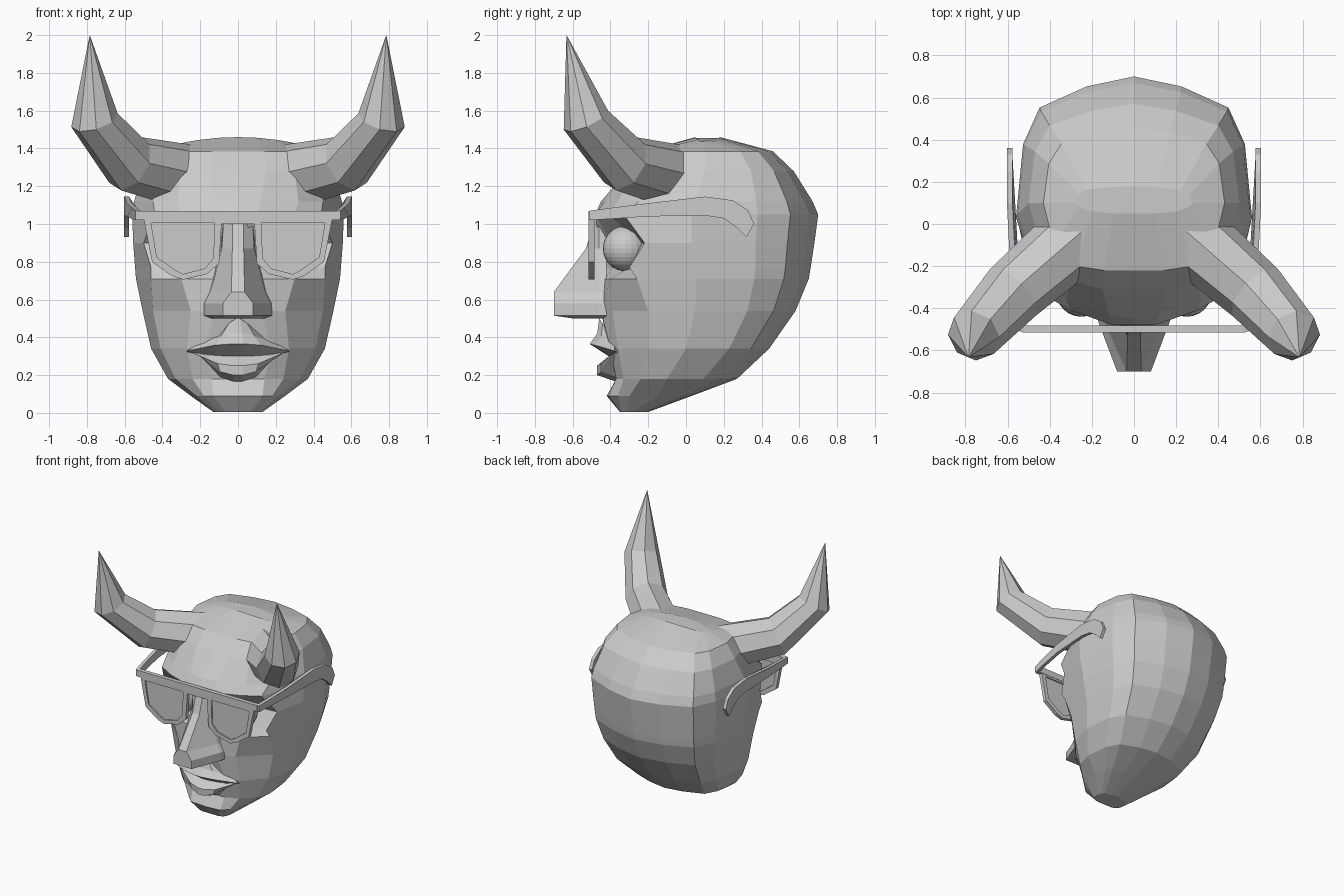
import bpy, bmesh, math
from mathutils import Vector

if "Cube" in bpy.data.objects:
    bpy.data.objects.remove(bpy.data.objects["Cube"])


def finish(name, bm):
    bmesh.ops.remove_doubles(bm, verts=bm.verts, dist=0.0005)
    bmesh.ops.recalc_face_normals(bm, faces=bm.faces)
    me = bpy.data.meshes.new(name)
    bm.to_mesh(me)
    bm.free()
    ob = bpy.data.objects.new(name, me)
    bpy.context.collection.objects.link(ob)
    return ob


def loft(name, rings, loop=False, cap=True):
    """Skin closed rings of equal length; loop joins the last ring to the first."""
    bm = bmesh.new()
    vs = [[bm.verts.new(p) for p in r] for r in rings]
    n = len(vs[0])
    pairs = list(zip(vs, vs[1:])) + ([(vs[-1], vs[0])] if loop else [])
    for a, b in pairs:
        for i in range(n):
            j = (i + 1) % n
            bm.faces.new((a[i], a[j], b[j], b[i]))
    if cap and not loop:
        bm.faces.new(vs[0])
        bm.faces.new(vs[-1])
    return finish(name, bm)


def box(name, lo, hi):
    ring = lambda z: [(lo[0], lo[1], z), (hi[0], lo[1], z), (hi[0], hi[1], z), (lo[0], hi[1], z)]
    return loft(name, [ring(lo[2]), ring(hi[2])])


# Head: horizontal slices
# z, centre y, nose side x y, cheek x y, face corner x y, half width, its y, back y
slices = [
    (.005, -.35, .07, -.35, .10, -.34, .12, -.32, .13, -.28, -.20),
    (.09, -.42, .13, -.41, .18, -.36, .22, -.30, .25, -.15, .03),
    (.18, -.37, .14, -.37, .24, -.33, .33, -.24, .37, -.10, .27),
    (.34, -.41, .18, -.40, .27, -.36, .41, -.20, .46, .00, .44),
    (.54, -.45, .12, -.45, .25, -.39, .45, -.20, .505, .05, .58),
    (.71, -.45, .12, -.43, .30, -.40, .46, -.26, .54, .05, .65),
    (.77, -.45, .10, -.39, .27, -.30, .46, -.30, .545, .05, .66),
    (.90, -.46, .10, -.40, .27, -.24, .50, -.22, .555, .03, .68),
    (1.05, -.48, .10, -.48, .30, -.41, .44, -.33, .56, .03, .70),
    (1.12, -.45, .12, -.43, .32, -.36, .45, -.25, .55, .05, .67),
    (1.28, -.31, .15, -.31, .30, -.27, .43, -.15, .50, .10, .57),
    (1.385, -.22, .14, -.22, .28, -.20, .38, -.10, .43, .10, .46),
    (1.46, .05, .10, .05, .20, .06, .26, .08, .28, .10, .18),
]
rings = []
for z, y0, xa, ya, xm, ym, xc, yc, w, ys, yb in slices:
    d = yb - ys
    half = [(xa, ya), (xm, ym), (xc, yc), (w, ys), (.94 * w, ys + .52 * d),
            (.8 * w, ys + .78 * d), (.4 * w, ys + .93 * d)]
    ring = [(0, y0)] + half + [(0, yb)] + [(-x, y) for x, y in reversed(half)]
    crown = .35 if z > 1.4 else 0
    rings.append([(x, y, z - crown * x * x) for x, y in ring])
loft("head", rings)

# Nose: z, front half width, front y, base half width
rings = []
for z, f, yf, b in [(1.03, .03, -.48, .08), (.87, .03, -.53, .09), (.64, .035, -.70, .15),
                    (.58, .08, -.70, .18), (.515, .08, -.70, .18), (.50, .06, -.60, .14)]:
    rings.append([(-b, -.42, z), (-b * .95, -.46, z), (-f, yf, z),
                  (f, yf, z), (b * .95, -.46, z), (b, -.42, z)])
loft("nose", rings)

# Mouth: lip profile swept across, tapering to the corners
lips = [(-.46, .50), (-.47, .42), (-.51, .365), (-.41, .30), (-.47, .25), (-.47, .20), (-.37, .165), (-.33, .3)]
narrow = [.4, .75, 1, 1, .9, .8, .8, 1]
rings = []
for x, s, dy in [(-.27, .08, .03), (-.12, .85, .01), (-.03, 1, 0), (.03, 1, 0), (.12, .85, .01), (.27, .08, .03)]:
    rings.append([(x * k, -.40 + (y + .40) * s + dy, .325 + (z - .325) * (s if i > 1 else max(s, .5)))
                  for i, ((y, z), k) in enumerate(zip(lips, narrow))])
loft("mouth", rings)

# Shapes for the paired parts
horn_path = [Vector(p) for p in [(.25, -.04, 1.245), (.575, -.325, 1.32), (.76, -.53, 1.55), (.785, -.632, 1.998)]]
horn_radius = [.175, .155, .128, .001]
lens_outer = [(.085, 1.03), (.10, .79), (.165, .735), (.29, .705), (.35, .725), (.455, .80), (.50, 1.03)]
lens_inner = [(.125, 1.005), (.13, .82), (.175, .765), (.29, .735), (.33, .755), (.43, .825), (.46, 1.005)]
temple = [(-.51, 1.07), (-.4, 1.085), (-.2, 1.11), (.1, 1.145), (.25, 1.125), (.33, 1.07), (.36, 1.0),
          (.32, .93), (.27, .98), (.2, 1.03), (.1, 1.045), (-.2, 1.04), (-.4, 1.027), (-.51, 1.02)]


def temple_x(y):
    return .59 - .06 * max(0, min(1, (.1 - y) / .6)) ** 2


for s, side in ((1, "right"), (-1, "left")):
    flip = lambda r: [(s * x, y, z) for x, y, z in r]
    # Horn
    rings = []
    for i, p in enumerate(horn_path):
        t = (horn_path[min(i + 1, 3)] - horn_path[max(i - 1, 0)]).normalized()
        u = t.cross(Vector((.7, .7, 0))).normalized()
        v = t.cross(u)
        rings.append(flip([p + horn_radius[i] * (math.cos(k * math.pi / 4) * u + math.sin(k * math.pi / 4) * v)
                           for k in range(8)]))
    loft("horn_" + side, rings)
    # Eyeball
    bm = bmesh.new()
    bmesh.ops.create_uvsphere(bm, u_segments=24, v_segments=16, radius=.12)
    bmesh.ops.translate(bm, verts=bm.verts, vec=(s * .25, -.32, .87))
    finish("eyeball_" + side, bm)
    # Lens rim and lens
    at = lambda pts, y: flip([(x, y, z) for x, z in pts])
    loft("lens_rim_" + side, [at(lens_outer, -.515), at(lens_inner, -.515),
                              at(lens_inner, -.485), at(lens_outer, -.485)], loop=True)
    loft("lens_" + side, [at(lens_inner, -.505), at(lens_inner, -.495)])
    # Glasses arm
    loft("glasses_arm_" + side, [flip([(temple_x(y) + d, y, z) for y, z in temple]) for d in (-.013, .013)])

# Glasses top bar and nose bridge
box("glasses_bar", (-.53, -.515, 1.02), (.53, -.482, 1.07))
box("glasses_bridge", (-.10, -.515, 1.0), (.10, -.485, 1.03))
